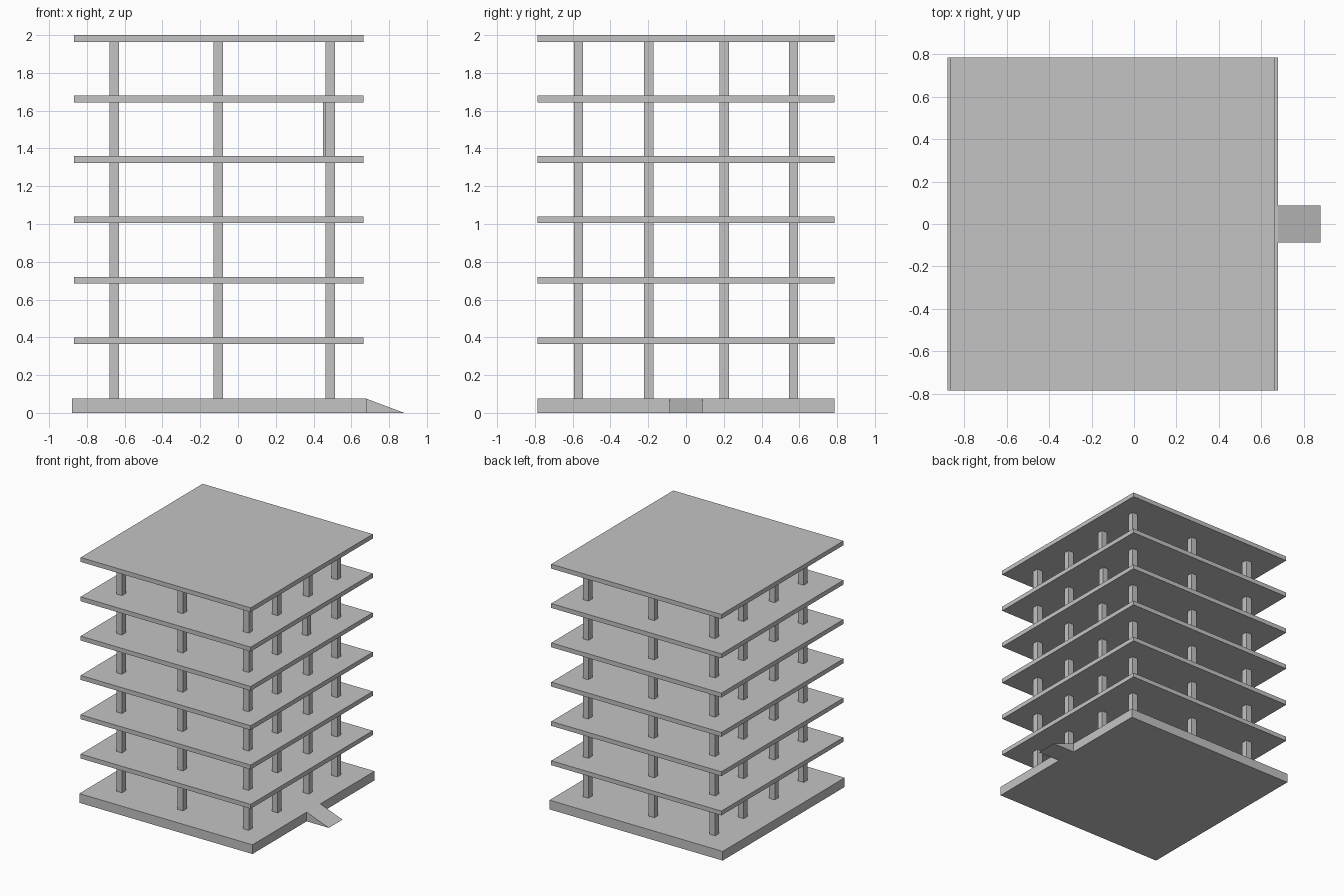
import bpy
import bmesh
from mathutils import Matrix, Vector

cube = bpy.data.objects.get("Cube")
if cube:
    bpy.data.objects.remove(cube, do_unlink=True)

# One concrete colour
GREY = (0.55, 0.55, 0.55, 1.0)
concrete = bpy.data.materials.new("concrete grey")
concrete.use_nodes = True
concrete.diffuse_color = GREY
concrete.node_tree.nodes["Principled BSDF"].inputs["Base Color"].default_value = GREY


def add_box(bm, low, high):
    low, high = Vector(low), Vector(high)
    place = Matrix.Translation((low + high) / 2) @ Matrix.Diagonal((*(high - low), 1))
    bmesh.ops.create_cube(bm, size=1, matrix=place)


def finish(bm, name):
    bmesh.ops.recalc_face_normals(bm, faces=bm.faces)
    mesh = bpy.data.meshes.new(name)
    bm.to_mesh(mesh)
    bm.free()
    mesh.materials.append(concrete)
    obj = bpy.data.objects.new(name, mesh)
    bpy.context.collection.objects.link(obj)
    return obj


BASE_TOP = 0.075
HALF_DEPTH = 0.785
STOREY = 0.32
SLAB = 0.036
FLOORS = 6
COLUMN = 0.025  # half width
COLUMN_X = (-0.654, -0.105, 0.488)
COLUMN_Y = (-0.569, -0.197, 0.203, 0.569)

# Ground plinth
bm = bmesh.new()
add_box(bm, (-0.88, -HALF_DEPTH, 0), (0.68, HALF_DEPTH, BASE_TOP))
finish(bm, "base_plinth")

# Entrance ramp: a wedge extruded across its width
bm = bmesh.new()
profile = [(0.68, 0), (0.88, 0), (0.68, BASE_TOP)]
side = bm.faces.new([bm.verts.new((x, -0.088, z)) for x, z in profile])
wedge = bmesh.ops.extrude_face_region(bm, geom=[side])
moved = [v for v in wedge["geom"] if isinstance(v, bmesh.types.BMVert)]
bmesh.ops.translate(bm, verts=moved, vec=(0, 0.176, 0))
finish(bm, "entrance_ramp")

# Floor slabs, each carried by a grid of square columns
below = BASE_TOP
for floor in range(1, FLOORS + 1):
    top = 2 - STOREY * (FLOORS - floor)
    name = "roof_slab" if floor == FLOORS else f"floor_slab_{floor}"
    bm = bmesh.new()
    add_box(bm, (-0.868, -HALF_DEPTH, top - SLAB), (0.664, HALF_DEPTH, top))
    finish(bm, name)

    bm = bmesh.new()
    for i, x in enumerate(COLUMN_X):
        for j, y in enumerate(COLUMN_Y):
            # One column on the fifth storey stands slightly inward
            cx = x - 0.013 if (floor, i, j) == (5, 2, 2) else x
            add_box(bm, (cx - COLUMN, y - COLUMN, below),
                    (cx + COLUMN, y + COLUMN, top - SLAB))
    finish(bm, f"columns_storey_{floor}")
    below = top
